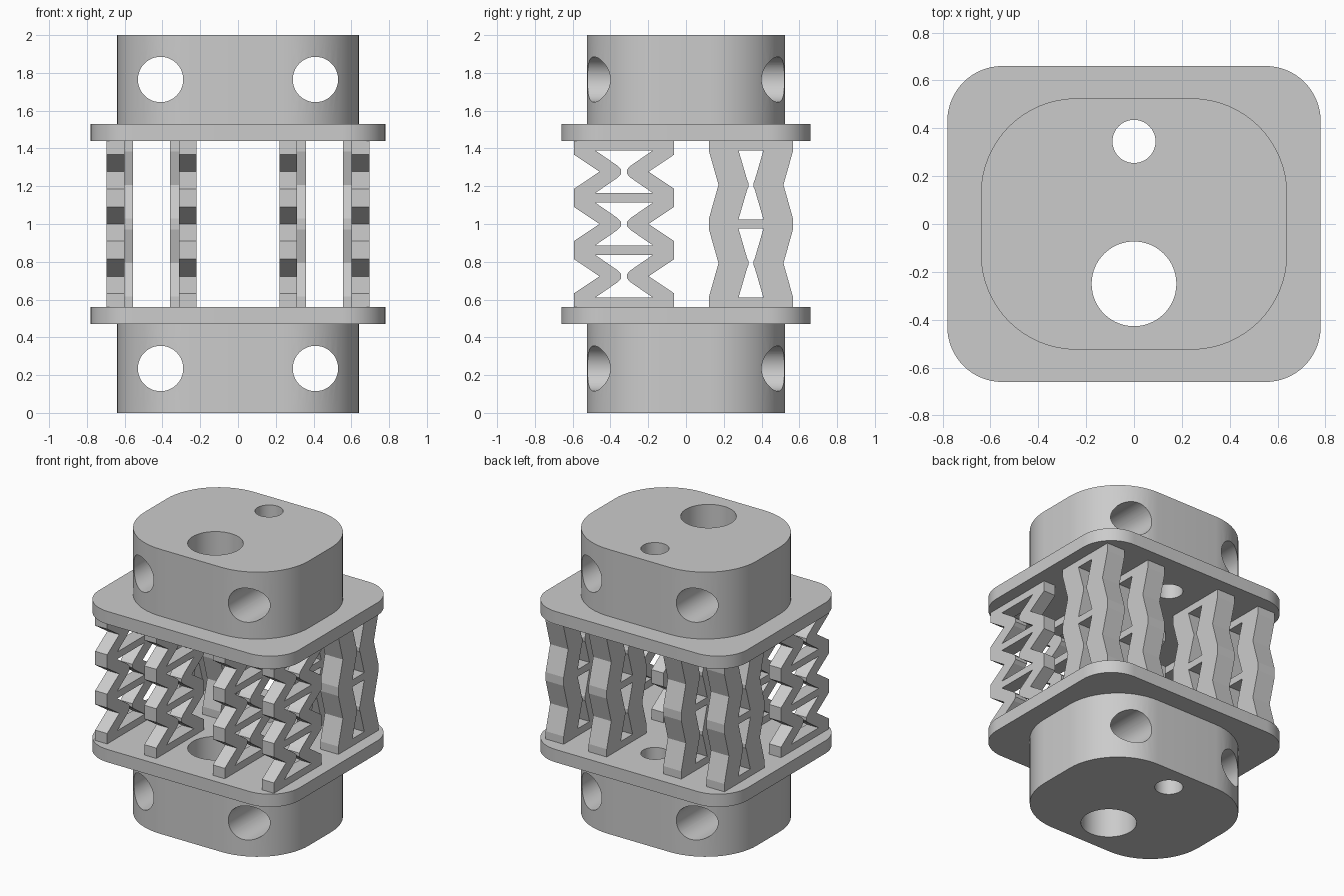
import bpy, bmesh, math
from mathutils import Matrix

cube = bpy.data.objects.get("Cube")
if cube:
    bpy.data.objects.remove(cube, do_unlink=True)

grey = bpy.data.materials.new("plain_grey")
grey.use_nodes = True
colour = (0.6, 0.6, 0.6, 1)
grey.diffuse_color = colour
grey.node_tree.nodes["Principled BSDF"].inputs["Base Color"].default_value = colour

# Maps profile (u, v, depth) to (depth, u, v), so a profile stands in the side plane
SIDEWAYS = Matrix(((0, 0, 1, 0), (1, 0, 0, 0), (0, 1, 0, 0), (0, 0, 0, 1)))
# Maps profile (u, v, depth) to (u, depth, v) turned round, for front-to-back drilling
FRONTWARDS = Matrix.Rotation(math.pi / 2, 4, 'X')


def circle(cx, cy, r, n=64):
    return [(cx + r * math.cos(2 * math.pi * i / n), cy + r * math.sin(2 * math.pi * i / n))
            for i in range(n)]


def rounded_rect(hx, hy, r, n=16):
    points = []
    for q, (sx, sy) in enumerate(((1, 1), (-1, 1), (-1, -1), (1, -1))):
        for i in range(n + 1):
            a = (q + i / n) * math.pi / 2
            points.append((sx * (hx - r) + r * math.cos(a), sy * (hy - r) + r * math.sin(a)))
    return points


def prism(name, loops, start, depth, matrix=Matrix()):
    """Fill an outline with holes, thicken it and place it."""
    bm = bmesh.new()
    for loop in loops:
        verts = [bm.verts.new((u, v, start)) for u, v in loop]
        for a, b in zip(verts, verts[1:] + verts[:1]):
            bm.edges.new((a, b))
    bmesh.ops.triangle_fill(bm, use_beauty=True, edges=bm.edges[:], normal=(0, 0, 1))
    new = bmesh.ops.extrude_face_region(bm, geom=bm.faces[:])["geom"]
    bmesh.ops.translate(bm, vec=(0, 0, depth),
                        verts=[g for g in new if isinstance(g, bmesh.types.BMVert)])
    bm.transform(matrix)
    bmesh.ops.recalc_face_normals(bm, faces=bm.faces[:])
    mesh = bpy.data.meshes.new(name)
    bm.to_mesh(mesh)
    bm.free()
    mesh.materials.append(grey)
    obj = bpy.data.objects.new(name, mesh)
    bpy.context.collection.objects.link(obj)
    return obj


def activate(obj):
    bpy.ops.object.select_all(action='DESELECT')
    obj.select_set(True)
    bpy.context.view_layer.objects.active = obj


def drill(obj, x, z, r):
    cutter = prism("drill_cutter", [circle(x, z, r)], -1, 2, FRONTWARDS)
    cutter.hide_render = True
    activate(obj)
    mod = obj.modifiers.new("drill", 'BOOLEAN')
    mod.operation, mod.solver, mod.object = 'DIFFERENCE', 'EXACT', cutter
    bpy.ops.object.modifier_apply(modifier=mod.name)
    bpy.data.objects.remove(cutter, do_unlink=True)


def smooth(obj):
    activate(obj)
    bpy.ops.object.shade_smooth_by_angle(angle=math.radians(25))


# Mounting blocks and flange plates, pierced by a large and a small vertical hole
holes = [circle(0, -0.25, 0.177), circle(0, 0.345, 0.09)]
for level, block_z, plate_z in (("lower", 0, 0.47), ("upper", 1.53, 1.44)):
    block = prism(level + "_block", [rounded_rect(0.64, 0.525, 0.4)] + holes, block_z, 0.47)
    for x in (-0.41, 0.41):
        drill(block, x, block_z + 0.235, 0.12)
    smooth(block)
    plate = prism(level + "_plate", [rounded_rect(0.78, 0.66, 0.23)] + holes, plate_z, 0.09)
    smooth(plate)

BOTTOM, TOP, BAR = 0.56, 1.44, 0.05


def mirrored(half, y):
    """Close a right-hand contour, given bottom to top, across the line at y."""
    return [(y + u, v) for u, v in half] + [(y - u, v) for u, v in reversed(half)]


def lattice_loops(y, cells, outer, notch, flare, corner, waist, tip, tip_half, waist_half):
    """Column of pinched cells: wavy outline and one hourglass hole per cell."""
    cell = (TOP - BOTTOM - BAR * (cells + 1)) / cells
    outline, loops = [(outer, BOTTOM)], []
    for i in range(cells):
        low = BOTTOM + BAR + i * (cell + BAR)
        high, mid = low + cell, low + cell / 2
        outline += [(outer, low + flare), (notch, mid), (outer, high - flare)]
        loops.append(mirrored([(corner, low), (waist, mid - waist_half), (tip, mid - tip_half),
                               (tip, mid + tip_half), (waist, mid + waist_half),
                               (corner, high)], y))
    outline.append((outer, TOP))
    return [mirrored(outline, y)] + loops


front_loops = lattice_loops(-0.328, 3, 0.265, 0.13, 0.023, 0.153, 0.035, 0.016, 0.012, 0.032)
back_loops = lattice_loops(0.344, 2, 0.222, 0.172, 0.005, 0.066, 0.02, 0.014, 0.012, 0.025)

# Spring lattices: an inner and an outer one on each side, wider at the back
for side, sign in (("right", -1), ("left", 1)):
    for row, loops, width in (("front", front_loops, 0.093), ("back", back_loops, 0.14)):
        for place, centre in (("inner", 0.22 + width / 2), ("outer", 0.695 - width / 2)):
            prism(f"{row}_{side}_{place}_lattice", loops,
                  sign * centre - width / 2, width, SIDEWAYS)
